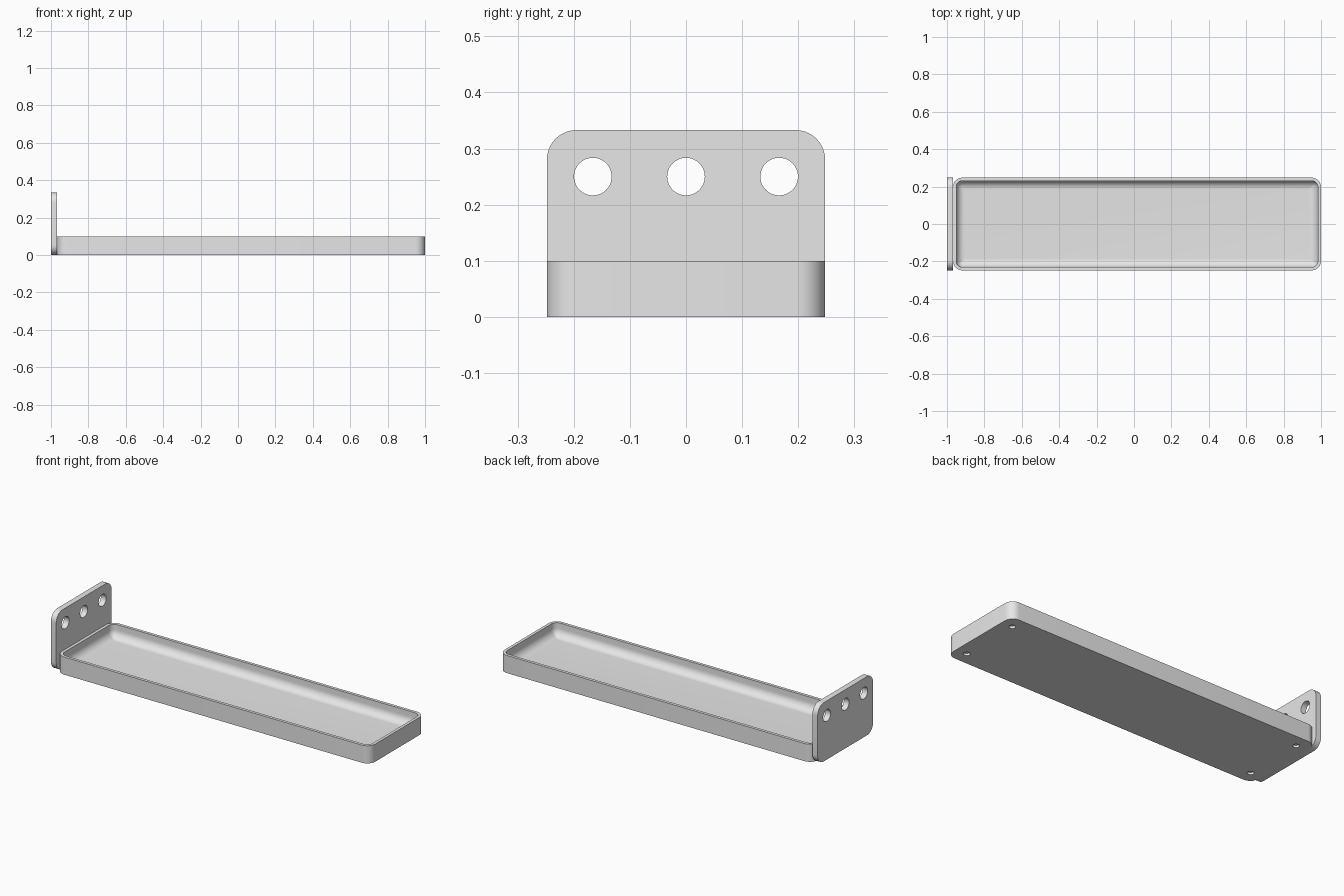
import bpy, bmesh, math
from mathutils import Matrix, Vector

cube = bpy.data.objects.get("Cube")
if cube:
    bpy.data.objects.remove(cube, do_unlink=True)

grey = bpy.data.materials.new("plain_grey")
grey.use_nodes = True
grey.diffuse_color = (0.8, 0.8, 0.8, 1)
grey.node_tree.nodes["Principled BSDF"].inputs["Base Color"].default_value = (0.8, 0.8, 0.8, 1)

STEPS = 10


def rounded_loop(bm, half_a, half_b, radius, level):
    """Ring of vertices along a rounded rectangle at one level."""
    ring = []
    for corner, (sa, sb) in enumerate([(1, 1), (-1, 1), (-1, -1), (1, -1)]):
        for i in range(STEPS + 1):
            t = math.pi / 2 * (corner + i / STEPS)
            ring.append(bm.verts.new((sa * (half_a - radius) + radius * math.cos(t),
                                      sb * (half_b - radius) + radius * math.sin(t), level)))
    return ring


def loft(name, sections, matrix):
    """Solid skinned through rounded rectangles and capped at both ends."""
    bm = bmesh.new()
    rings = [rounded_loop(bm, *s) for s in sections]
    n = len(rings[0])
    for low, high in zip(rings, rings[1:]):
        for i in range(n):
            j = (i + 1) % n
            bm.faces.new((low[i], low[j], high[j], high[i]))
    bm.faces.new(rings[0][::-1])
    bm.faces.new(rings[-1])
    bm.transform(matrix)
    bmesh.ops.recalc_face_normals(bm, faces=bm.faces)
    mesh = bpy.data.meshes.new(name)
    bm.to_mesh(mesh)
    bm.free()
    mesh.materials.append(grey)
    obj = bpy.data.objects.new(name, mesh)
    bpy.context.collection.objects.link(obj)
    return obj


def drill(obj, centres, radius, depth, axis):
    """Cut round holes centred on the given points."""
    bm = bmesh.new()
    turn = Vector((0, 0, 1)).rotation_difference(Vector(axis)).to_matrix().to_4x4()
    for c in centres:
        bmesh.ops.create_cone(bm, cap_ends=True, segments=40, radius1=radius, radius2=radius,
                              depth=depth, matrix=Matrix.Translation(c) @ turn)
    mesh = bpy.data.meshes.new("hole_cutter")
    bm.to_mesh(mesh)
    bm.free()
    mesh.materials.append(grey)
    cutter = bpy.data.objects.new("hole_cutter", mesh)
    cutter.hide_render = True
    bpy.context.collection.objects.link(cutter)
    mod = obj.modifiers.new("holes", 'BOOLEAN')
    mod.operation = 'DIFFERENCE'
    mod.solver = 'EXACT'
    mod.object = cutter
    bpy.context.view_layer.objects.active = obj
    bpy.ops.object.modifier_apply(modifier=mod.name)
    bpy.data.objects.remove(cutter, do_unlink=True)


# Tray: outer wall, rim, inner wall, then a fillet down to the floor
half_x, half_y, height = 0.9835, 0.248, 0.1
centre_x = 1 - half_x
corner, wall, floor, fillet = 0.05, 0.017, 0.025, 0.045
sections = [(half_x, half_y, corner, 0), (half_x, half_y, corner, height)]
sections.append((half_x - wall, half_y - wall, corner - wall, height))
for i in range(STEPS + 1):
    t = math.pi / 2 * i / STEPS
    inset = wall + fillet * (1 - math.cos(t))
    sections.append((half_x - inset, half_y - inset, max(corner - inset, 0.003),
                     floor + fillet * (1 - math.sin(t))))
tray = loft("tray", sections, Matrix.Translation((centre_x, 0, 0)))

# Shallow recesses under the tray corners
feet = [(centre_x + sx * (half_x - 0.067), sy * 0.175, 0) for sx in (-1, 1) for sy in (-1, 1)]
drill(tray, feet, 0.017, 0.026, (0, 0, 1))

# Upright end plate with three round holes
thick, plate_half = 0.033, 0.1665
upright = Matrix(((0, 0, 1, -1), (1, 0, 0, 0), (0, 1, 0, plate_half), (0, 0, 0, 1)))
plate = loft("end_plate", [(half_y, plate_half, 0.053, 0), (half_y, plate_half, 0.053, thick)], upright)
drill(plate, [(-1 + thick / 2, y, 0.25) for y in (-0.166, 0, 0.166)], 0.0335, 0.1, (1, 0, 0))

# Smooth rounded surfaces while keeping edges sharp
bpy.ops.object.select_all(action='DESELECT')
for obj in (tray, plate):
    obj.select_set(True)
bpy.context.view_layer.objects.active = tray
bpy.ops.object.shade_smooth_by_angle(angle=math.radians(30))
